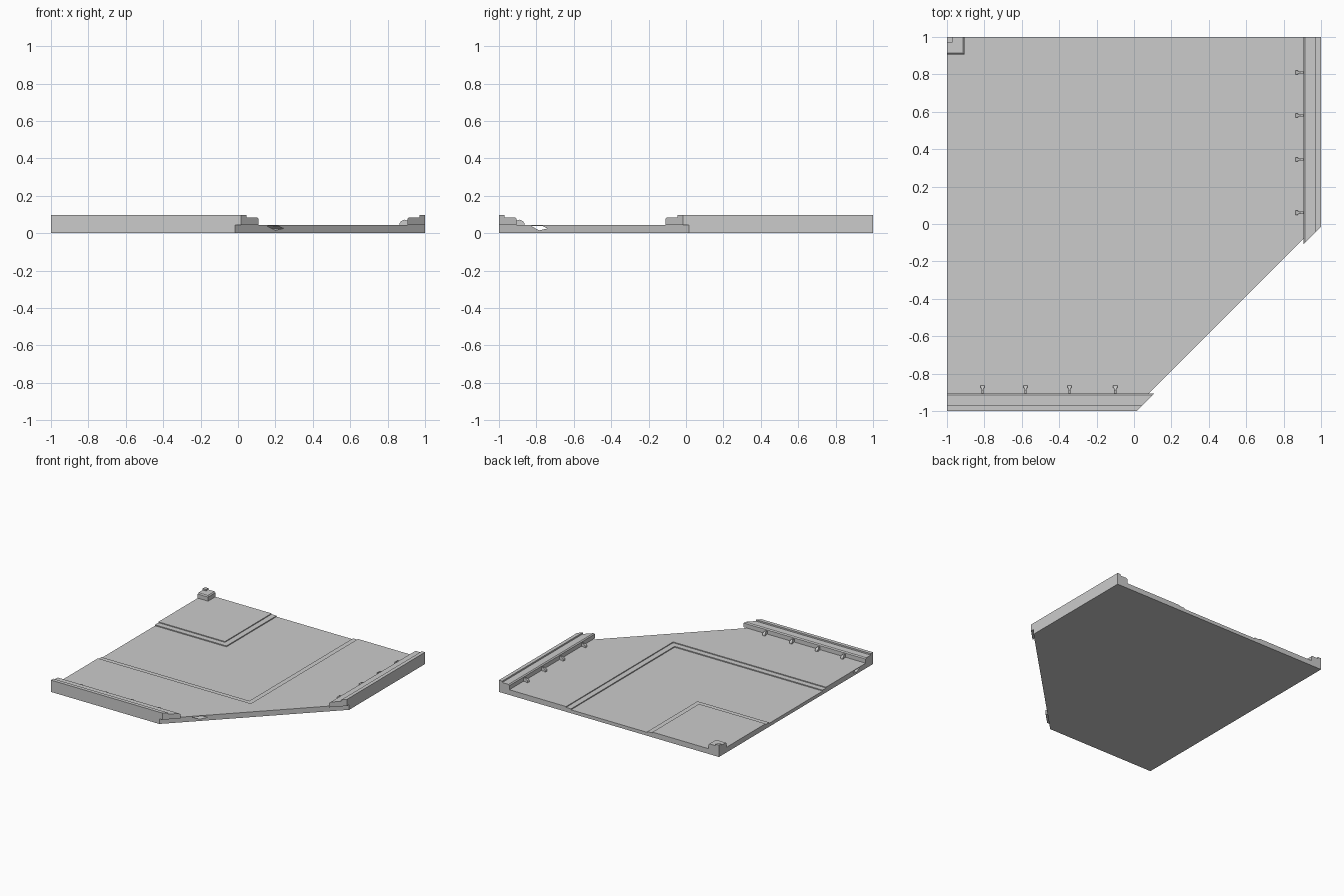
import bpy, bmesh
from mathutils import Vector

if "Cube" in bpy.data.objects:
    bpy.data.objects.remove(bpy.data.objects["Cube"])

FLOOR, SHELF, LAND, KERB, TOP = 0.028, 0.036, 0.043, 0.085, 0.097
CUT = 1.015          # the corner is sliced along x - y = CUT


def prism(name, pts, offset, slice_corner=False, flip=False):
    """Extrude a closed 3D outline; optionally slice the corner and mirror over the diagonal."""
    bm = bmesh.new()
    face = bm.faces.new([bm.verts.new(p) for p in pts])
    ext = bmesh.ops.extrude_face_region(bm, geom=[face])
    verts = [g for g in ext["geom"] if isinstance(g, bmesh.types.BMVert)]
    bmesh.ops.translate(bm, verts=verts, vec=Vector(offset))
    if slice_corner:
        geom = bm.verts[:] + bm.edges[:] + bm.faces[:]
        bmesh.ops.bisect_plane(bm, geom=geom, plane_co=(CUT, 0, 0),
                               plane_no=(1, -1, 0), clear_outer=True)
        bmesh.ops.holes_fill(bm, edges=[e for e in bm.edges if e.is_boundary])
    if flip:
        for v in bm.verts:
            v.co.x, v.co.y = -v.co.y, -v.co.x
    bmesh.ops.recalc_face_normals(bm, faces=bm.faces[:])
    me = bpy.data.meshes.new(name)
    bm.to_mesh(me)
    bm.free()
    ob = bpy.data.objects.new(name, me)
    bpy.context.collection.objects.link(ob)
    return ob


def slab(name, plan, z0, z1):
    return prism(name, [(x, y, z0) for x, y in plan], (0, 0, z1 - z0))


def inner_square(name, edge, z0, z1):
    return slab(name, [(-1, 1), (-1, edge), (-edge, edge), (-edge, 1)], z0, z1)


def outer_bank(name, edge, z0, z1):
    e = CUT - 1
    return slab(name, [(-1, -edge), (edge, -edge), (edge, 1), (1, 1),
                       (1, e), (-e, -1), (-1, -1)], z0, z1)


# ground: low bent road with two small steps up on either side
e = CUT - 1
ground = [slab("road_floor", [(-1, 1), (1, 1), (1, e), (-e, -1), (-1, -1)], 0, FLOOR),
          outer_bank("outer_step", 0.345, FLOOR, SHELF),
          outer_bank("outer_ground", 0.39, SHELF, LAND)]
inner_square("inner_step", 0.35, FLOOR, SHELF)
inner_square("inner_ground", 0.395, SHELF, LAND)

# narrow drain running under the front ground
drain = prism("drain_cutter", [(-1.1, y, z) for y, z in
              ((-0.83, 0.039), (-0.785, 0.015), (-0.74, 0.025), (-0.77, 0.039))], (1.7, 0, 0))
drain.hide_render = True
drain.hide_viewport = True
for ob in ground:
    mod = ob.modifiers.new("drain", 'BOOLEAN')
    mod.operation = 'DIFFERENCE'
    mod.solver = 'EXACT'
    mod.object = drain

# side walls and their small brackets, mirrored across the diagonal
wall = [(0, LAND), (0, TOP), (0.03, TOP), (0.03, KERB), (0.087, KERB),
        (0.095, 0.077), (0.095, LAND)]
stem = [(0.094, LAND), (0.094, 0.068), (0.112, 0.072), (0.124, 0.066), (0.124, LAND)]
head = [(0.122, LAND), (0.122, 0.068), (0.13, 0.062), (0.136, 0.052), (0.136, LAND)]
for side, flip, last in (("right", False, 0.06), ("front", True, 0.10)):
    prism(side + "_wall", [(1 - d, 1, z) for d, z in wall], (0, -1.4, 0), True, flip)
    for i, y in enumerate((0.81, 0.58, 0.345, last)):
        for part, prof, w in (("stem", stem, 0.012), ("head", head, 0.022)):
            prism(f"{side}_bracket_{part}_{i + 1}",
                  [(1 - d, y - w / 2, z) for d, z in prof], (0, w, 0), False, flip)


# corner post: bevelled block with a raised square
def box(name, size, z0, z1, bevel=0):
    bm = bmesh.new()
    rings = [(size, z0), (size, z1 - bevel), (size - bevel, z1)] if bevel else [(size, z0), (size, z1)]
    loops = [[bm.verts.new((x, y, z)) for x, y in
              ((-1, 1), (-1, 1 - s), (-1 + s, 1 - s), (-1 + s, 1))] for s, z in rings]
    for a, b in zip(loops, loops[1:]):
        for i in range(4):
            bm.faces.new((a[i], a[(i + 1) % 4], b[(i + 1) % 4], b[i]))
    bm.faces.new(loops[0][::-1])
    bm.faces.new(loops[-1])
    bmesh.ops.recalc_face_normals(bm, faces=bm.faces[:])
    me = bpy.data.meshes.new(name)
    bm.to_mesh(me)
    bm.free()
    bpy.context.collection.objects.link(bpy.data.objects.new(name, me))


box("corner_post", 0.095, LAND, KERB, 0.008)
box("corner_post_cap", 0.03, KERB, TOP)
